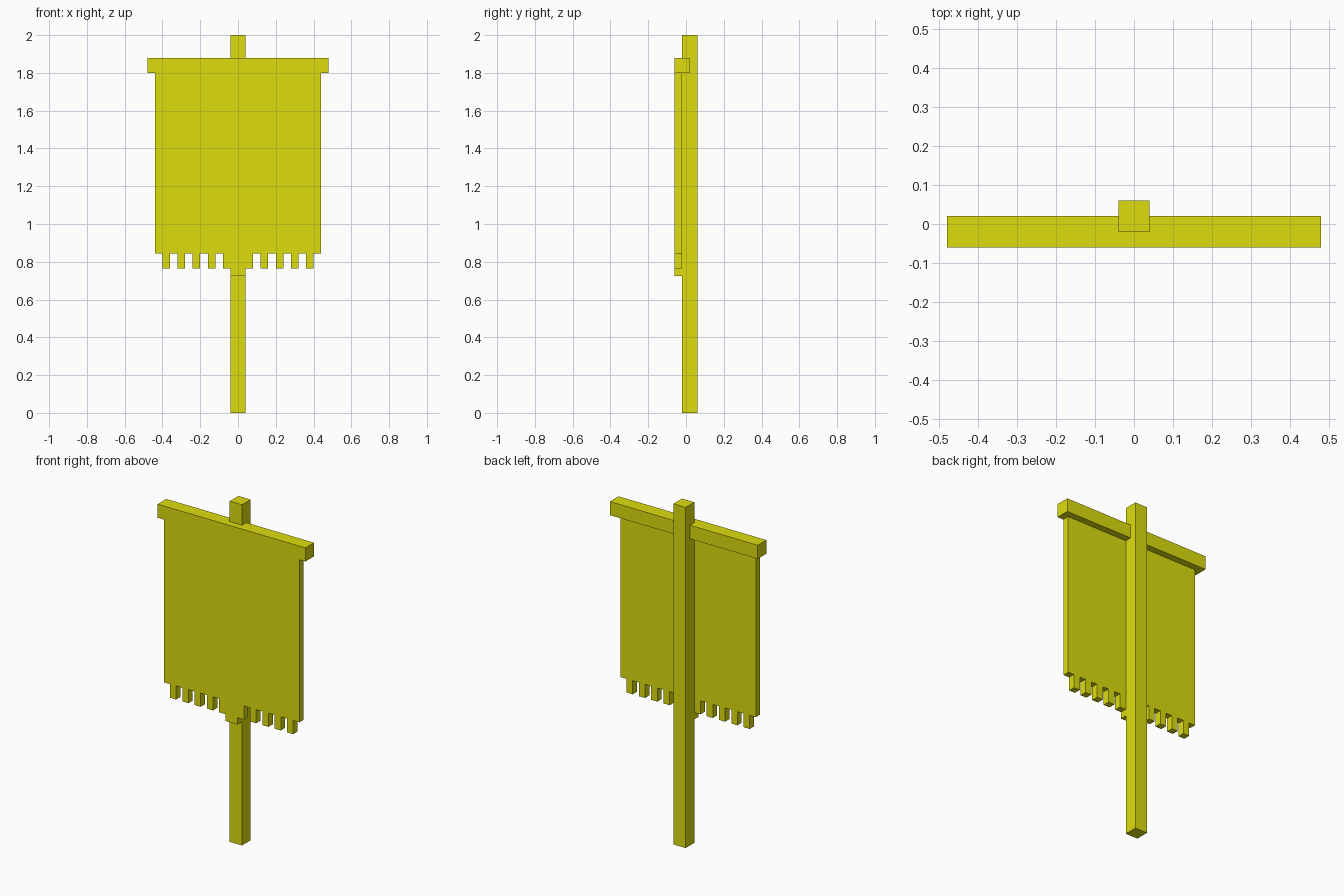
import bpy
import bmesh

if "Cube" in bpy.data.objects:
    bpy.data.objects.remove(bpy.data.objects["Cube"])

yellow = bpy.data.materials.new("yellow")
yellow.diffuse_color = (0.72, 0.72, 0.004, 1)
yellow.use_nodes = True
yellow.node_tree.nodes["Principled BSDF"].inputs["Base Color"].default_value = yellow.diffuse_color


def finish(name, bm):
    bmesh.ops.recalc_face_normals(bm, faces=bm.faces)
    mesh = bpy.data.meshes.new(name)
    bm.to_mesh(mesh)
    bm.free()
    mesh.materials.append(yellow)
    obj = bpy.data.objects.new(name, mesh)
    bpy.context.collection.objects.link(obj)
    return obj


def box(name, x, y, z):
    bm = bmesh.new()
    bmesh.ops.create_cube(bm, size=1)
    for v in bm.verts:
        for i, (lo, hi) in enumerate((x, y, z)):
            v.co[i] = lo if v.co[i] < 0 else hi
    return finish(name, bm)


# Upright pole and the crossbar in front of it
box("pole", (-0.04, 0.04), (-0.02, 0.06), (0, 2))
box("crossbar", (-0.48, 0.48), (-0.06, 0.02), (1.8, 1.88))

# Banner outline, right half: longer middle tab, then evenly spaced fringe
HEM, TAB, TIP, TOP = 0.845, 0.765, 0.725, 1.8
half = [(0.04, TIP), (0.04, TAB), (0.08, TAB), (0.08, HEM)]
for i in range(4):
    x = 0.12 + 0.08 * i
    half += [(x, HEM), (x, TAB), (x + 0.04, TAB), (x + 0.04, HEM)]
half += [(0.44, HEM), (0.44, TOP)]
outline = half + [(-x, z) for x, z in reversed(half)]

# Banner cloth extruded to its thickness
bm = bmesh.new()
face = bm.faces.new([bm.verts.new((x, -0.06, z)) for x, z in outline])
ext = bmesh.ops.extrude_face_region(bm, geom=[face], use_keep_orig=True)
moved = [g for g in ext["geom"] if isinstance(g, bmesh.types.BMVert)]
bmesh.ops.translate(bm, verts=moved, vec=(0, 0.04, 0))
finish("banner", bm)
